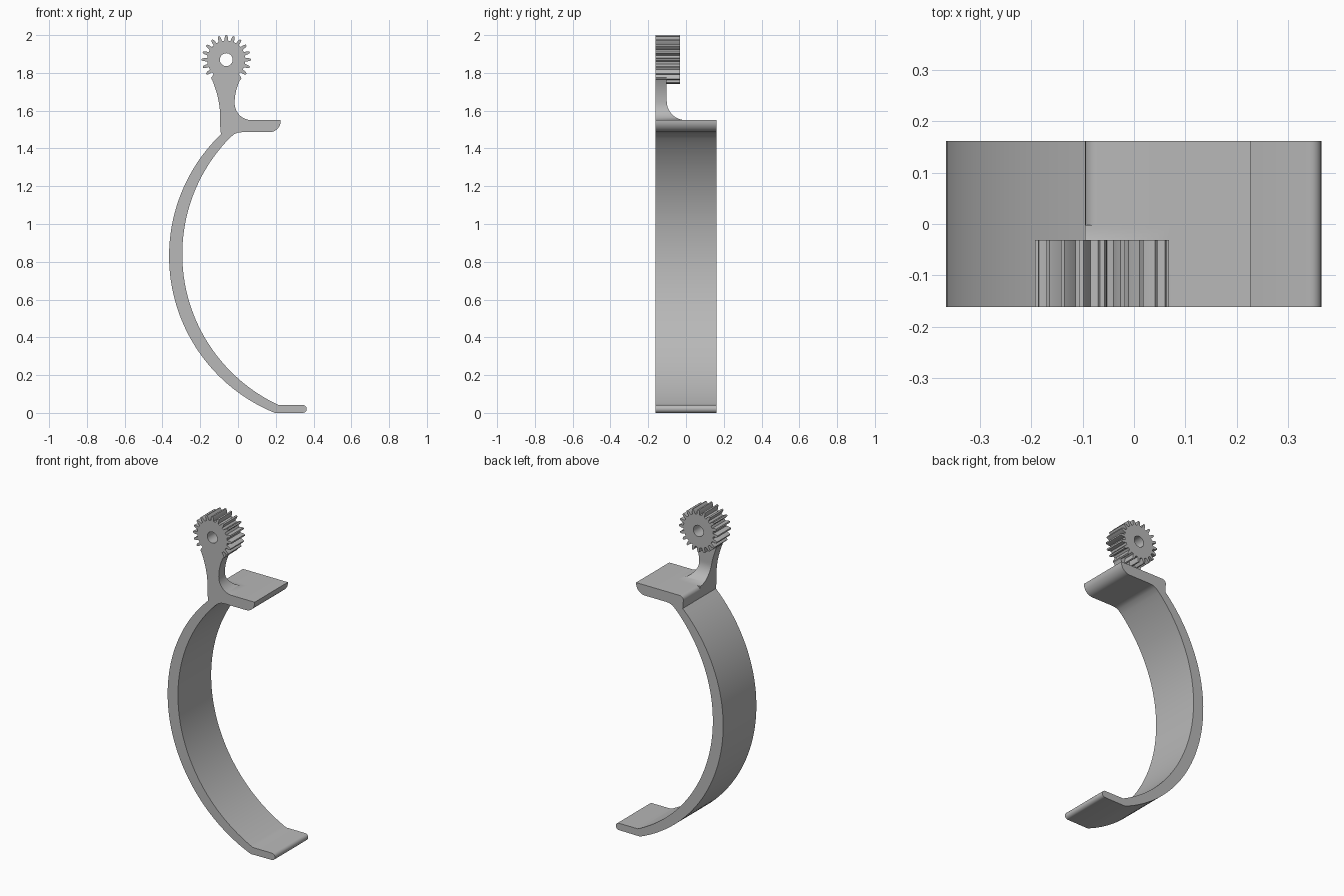
import bpy, bmesh
from math import sin, cos, pi, sqrt, atan2, radians

cube = bpy.data.objects.get("Cube")
if cube:
    bpy.data.objects.remove(cube)

grey = bpy.data.materials.new("plain_grey")
grey.use_nodes = True
grey.diffuse_color = (0.48, 0.48, 0.48, 1)
grey.node_tree.nodes["Principled BSDF"].inputs["Base Color"].default_value = grey.diffuse_color

FRONT, BACK = -0.161, 0.161


def finish(name, bm):
    """Turn a bmesh into a named, smooth-shaded object."""
    bmesh.ops.recalc_face_normals(bm, faces=bm.faces)
    mesh = bpy.data.meshes.new(name)
    bm.to_mesh(mesh)
    bm.free()
    mesh.materials.append(grey)
    obj = bpy.data.objects.new(name, mesh)
    bpy.context.collection.objects.link(obj)
    bpy.ops.object.select_all(action="DESELECT")
    obj.select_set(True)
    bpy.context.view_layer.objects.active = obj
    bpy.ops.object.shade_smooth_by_angle(angle=radians(30))
    return obj


def arc(cx, cz, r, a0, a1, n):
    return [(cx + r * cos(a0 + (a1 - a0) * i / n),
             cz + r * sin(a0 + (a1 - a0) * i / n)) for i in range(n + 1)]


def bridge(bm, a, b):
    """Join two closed vertex rings with quads."""
    for i in range(len(a)):
        j = (i + 1) % len(a)
        bm.faces.new((a[i], a[j], b[j], b[i]))


# Curved band with its foot and ledge: one side profile, extruded in depth
profile = arc(0.53, 0.83, 0.895, 2 * pi + atan2(-0.83, -0.33), atan2(0.65, -0.625), 48)
profile += arc(-0.07, 1.525, 0.025, pi, pi / 2, 6)                # rounded ledge corner
profile += [(0.226, 1.55)]
profile += arc(0.166, 1.546, 0.06, 0, -pi / 2, 8)                 # rounded ledge lip
profile += [(0.02, 1.486), (0.0, 1.484), (-0.02, 1.476)]
profile += arc(0.585, 0.84, 0.88, atan2(0.615, -0.63), 2 * pi + atan2(-0.791, -0.385), 48)
profile += [(0.215, 0.042)]
profile += arc(0.343, 0.021, 0.021, pi / 2, -pi / 2, 10)          # rounded foot tip

bm = bmesh.new()
rings = [[bm.verts.new((x, y, z)) for x, z in profile] for y in (FRONT, BACK)]
for ring in rings:
    bm.faces.new(ring)
bridge(bm, *rings)
finish("curved_band", bm)


# Stem: rectangular sections stacked upwards, flaring into the ledge at side and back
def flare(z, top, r):
    return r - sqrt(max(0, r * r - max(0, top - z) ** 2))


def section(z):
    left = -0.095 - 0.047 * max(0, (z - 1.58) / 0.195) ** 1.8
    right = -0.018 + flare(z, 1.64, 0.09) + 0.034 * max(0, (z - 1.64) / 0.135) ** 2
    return left, right, -0.102 + flare(z, 1.65, 0.1)


STEPS = 28
levels = [(1.55 + 0.225 * (i / STEPS) ** 2, section(1.55 + 0.225 * (i / STEPS) ** 2))
          for i in range(STEPS + 1)]
levels.insert(0, (1.515, section(1.55)))
levels.append((1.80, (-0.12, -0.006, -0.102)))

bm = bmesh.new()
rings = [[bm.verts.new((x, y, z)) for x, y in
          ((l, FRONT), (r, FRONT), (r, b), (l, b))] for z, (l, r, b) in levels]
for lower, upper in zip(rings, rings[1:]):
    bridge(bm, lower, upper)
bm.faces.new(rings[0])
bm.faces.new(rings[-1])
finish("stem", bm)

# Gear wheel with a bored hole
TEETH, CX, CZ, GEAR_BACK = 20, -0.062, 1.87, -0.031
ROOT, MID, TIP, HOLE = 0.101, 0.118, 0.13, 0.034
tooth = [(-0.5, ROOT), (-0.29, ROOT), (-0.22, MID), (-0.11, TIP),
         (0.11, TIP), (0.22, MID), (0.29, ROOT)]
outline = [(pi / 2 + (k + f) * 2 * pi / TEETH, r) for k in range(TEETH) for f, r in tooth]

bm = bmesh.new()


def gear_ring(y, radius=None):
    return [bm.verts.new((CX + (radius or r) * cos(a), y, CZ + (radius or r) * sin(a)))
            for a, r in outline]


outer_front, outer_back = gear_ring(FRONT), gear_ring(GEAR_BACK)
hole_front, hole_back = gear_ring(FRONT, HOLE), gear_ring(GEAR_BACK, HOLE)
bridge(bm, outer_front, outer_back)
bridge(bm, outer_back, hole_back)
bridge(bm, hole_back, hole_front)
bridge(bm, hole_front, outer_front)
finish("gear_wheel", bm)
